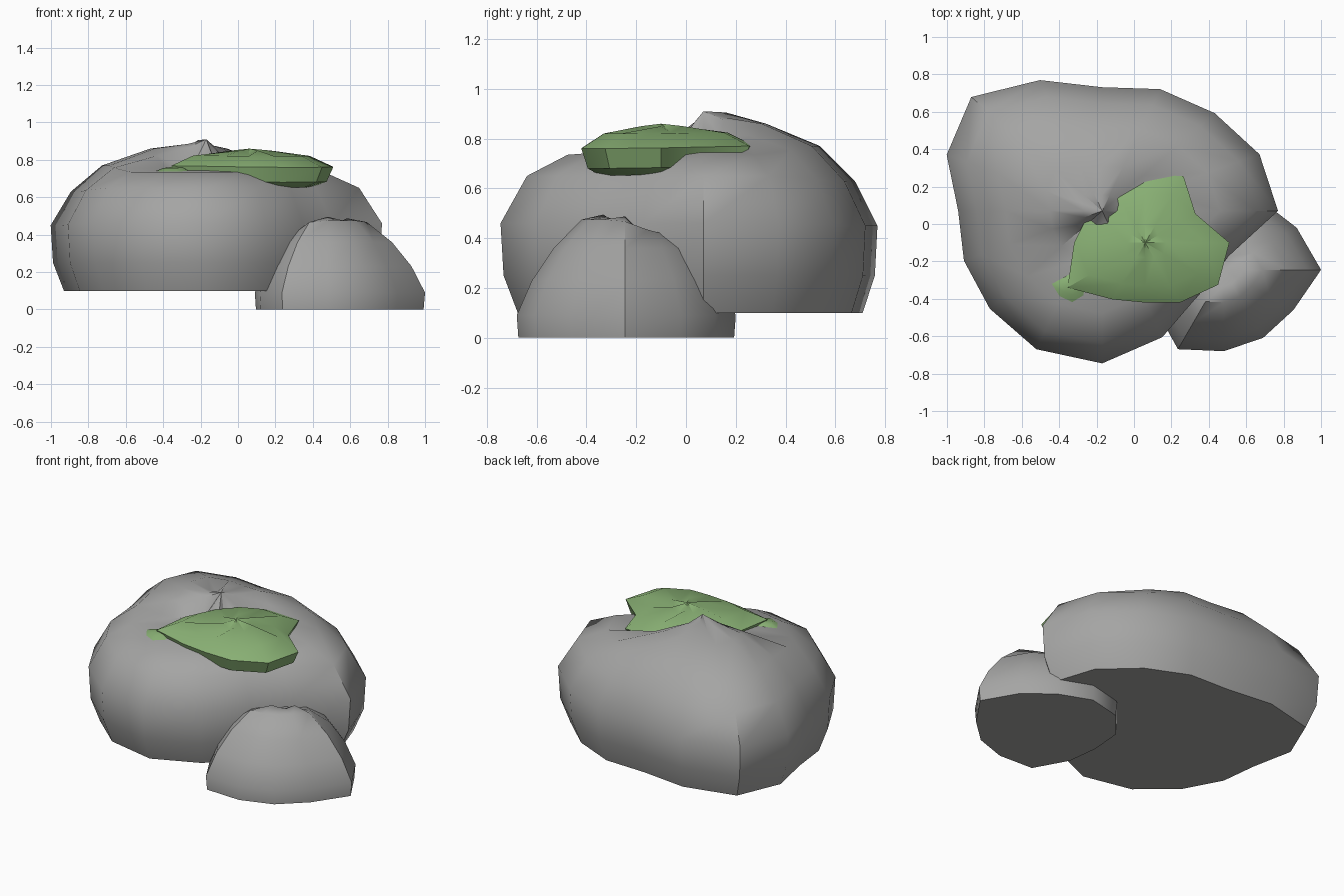
import bpy, bmesh, math

if "Cube" in bpy.data.objects:
    bpy.data.objects.remove(bpy.data.objects["Cube"])


def material(name, rgb):
    m = bpy.data.materials.new(name)
    m.diffuse_color = (*rgb, 1)
    m.use_nodes = True
    m.node_tree.nodes["Principled BSDF"].inputs["Base Color"].default_value = m.diffuse_color
    return m


def lump(name, centre, radii, rings, apex, low_dir, mat, jitter, angle,
         sharp=0.5, shift=0.0, squash=1.0):
    """Stack of rings round a centre: each ring is (radius factor, z far side, z facing low_dir)."""
    n = len(radii)
    bm = bmesh.new()
    loops = []
    for k, (f, z_far, z_near) in enumerate(rings):
        loop = []
        for i in range(n):
            a = math.tau * i / n
            w = 0.5 + sharp * (math.cos(a - math.radians(low_dir)) + shift)
            z = z_far + (z_near - z_far) * min(1, max(0, w))
            if k == len(rings) - 1:            # crumpled ring round the apex
                z += jitter[i % len(jitter)]
            r = radii[i] * f
            loop.append(bm.verts.new((centre[0] + r * math.cos(a),
                                      centre[1] + r * math.sin(a) * squash, z)))
        loops.append(loop)
    for lo, hi in zip(loops, loops[1:]):
        for i in range(n):
            j = (i + 1) % n
            bm.faces.new((lo[i], lo[j], hi[j], hi[i]))
    top = bm.verts.new((*centre, apex))
    for i in range(n):
        bm.faces.new((loops[-1][i], loops[-1][(i + 1) % n], top))
    bm.faces.new(loops[0][::-1])
    bmesh.ops.recalc_face_normals(bm, faces=bm.faces[:])
    me = bpy.data.meshes.new(name)
    bm.to_mesh(me)
    bm.free()
    me.materials.append(mat)
    ob = bpy.data.objects.new(name, me)
    bpy.context.collection.objects.link(ob)
    bpy.ops.object.select_all(action='DESELECT')
    ob.select_set(True)
    bpy.context.view_layer.objects.active = ob
    bpy.ops.object.shade_smooth_by_angle(angle=math.radians(angle))
    return ob


stone = material("stone_grey", (0.375, 0.375, 0.37))
green = material("moss_green", (0.25, 0.435, 0.175))

# Large boulder, stepped lower towards the front right
lump("large_boulder", (-0.17, 0.07),
     [0.94, 0.91, 0.85, 0.81, 0.76, 0.87, 0.99, 0.90,
      0.77, 0.80, 0.85, 0.92, 0.937, 0.84, 0.73, 0.73],
     [(0.915, 0.10, 0.10), (0.985, 0.25, 0.25), (1.0, 0.45, 0.46), (0.87, 0.63, 0.65),
      (0.67, 0.77, 0.735), (0.36, 0.86, 0.755), (0.13, 0.885, 0.78)],
     0.91, -55, stone, [0, 0.02, -0.03, -0.01], 42, 2.0, 0.15, 0.87)

# Small boulder leaning against it, raised towards the front right
lump("small_boulder", (0.48, -0.245),
     [0.52, 0.45, 0.42, 0.445, 0.45, 0.43, 0.39, 0.42, 0.49, 0.435, 0.42, 0.43],
     [(0.985, 0.0, 0.0), (1.0, 0.09, 0.09), (0.86, 0.24, 0.23), (0.66, 0.36, 0.36),
      (0.40, 0.42, 0.475), (0.2, 0.43, 0.485)],
     0.43, -60, stone, [0.01, 0.0, -0.01], 42, 1.2, -0.2)

# Moss cap draped over the top
lump("moss_cap", (0.06, -0.10),
     [0.45, 0.31, 0.41, 0.37, 0.34, 0.34, 0.38, 0.48, 0.35, 0.32, 0.37, 0.45],
     [(0.75, 0.69, 0.65), (0.92, 0.70, 0.68), (1.0, 0.775, 0.76),
      (0.72, 0.825, 0.82), (0.25, 0.84, 0.84)],
     0.86, -50, green, [0.01, -0.015], 35)

# Thin moss lobe spilling down the left of the cap
lump("moss_lobe", (-0.33, -0.32),
     [0.07, 0.07, 0.07, 0.06, 0.115, 0.10, 0.10, 0.09],
     [(0.9, 0.70, 0.69), (1.0, 0.745, 0.735), (0.6, 0.76, 0.755)],
     0.765, -120, green, [0.0], 60)
